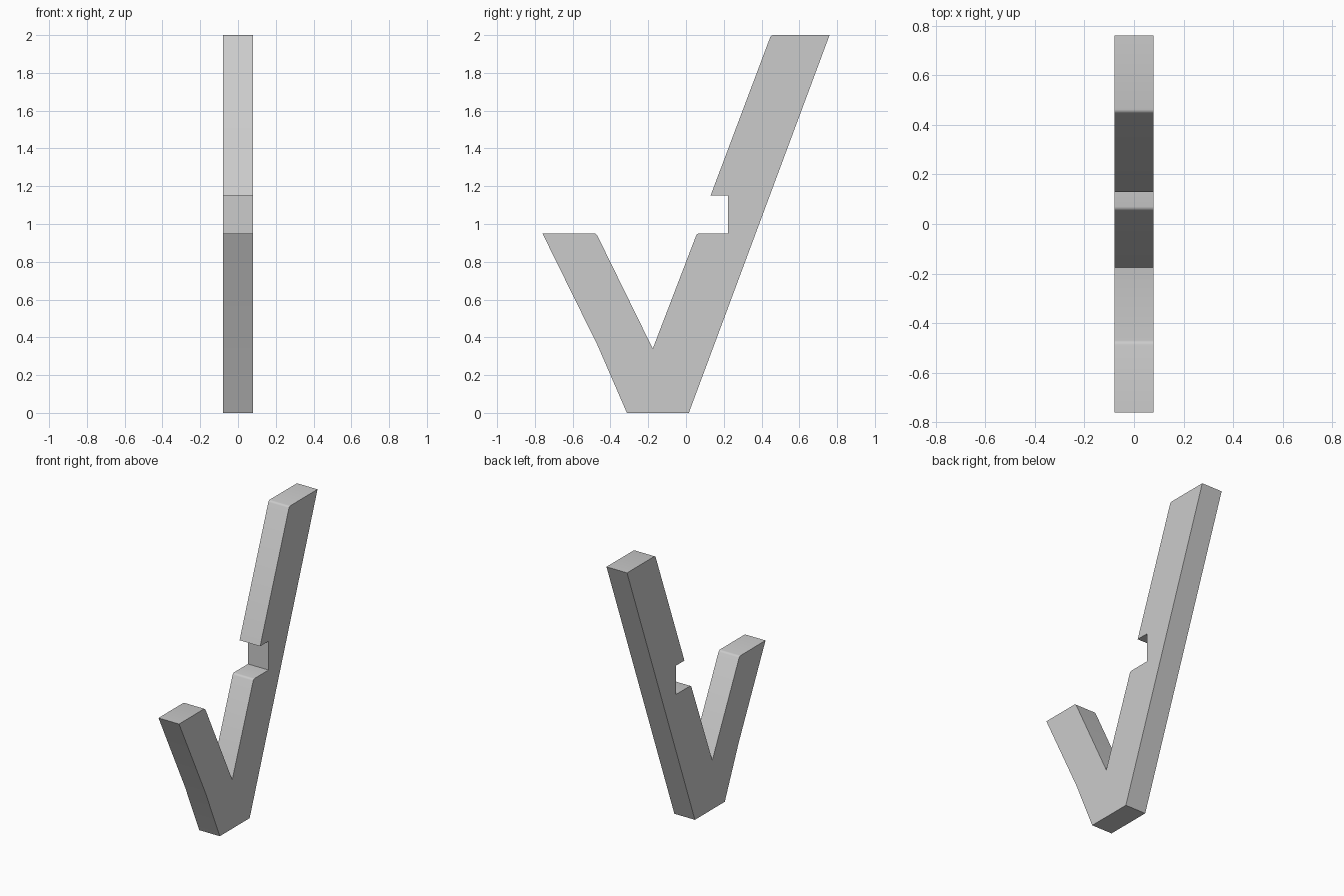
import bpy, bmesh

if "Cube" in bpy.data.objects:
    bpy.data.objects.remove(bpy.data.objects["Cube"])

HALF_WIDTH = 0.079

# Side outline (y, z), anticlockwise from the foot
outline = [
    (-0.313, 0), (0.015, 0), (0.76, 2.0),                  # foot and long back edge
    (0.45, 2.0), (0.13, 1.15),                             # upper arm
    (0.222, 1.15), (0.222, 0.95), (0.058, 0.95),           # notch
    (-0.176, 0.34), (-0.475, 0.95), (-0.76, 0.95),         # V and short arm
    (-0.467, 0.355),                                       # slight kink
]
rounded = (3, 7, 9)  # softened top corners

bm = bmesh.new()
face = bm.faces.new([bm.verts.new((-HALF_WIDTH, y, z)) for y, z in outline])

# Extrude the outline across the width
result = bmesh.ops.extrude_face_region(bm, geom=[face])
new_verts = [g for g in result["geom"] if isinstance(g, bmesh.types.BMVert)]
bmesh.ops.translate(bm, verts=new_verts, vec=(2 * HALF_WIDTH, 0, 0))

# Small rounding on the inner top edges
corners = [outline[i] for i in rounded]


def at_corner(edge):
    a, b = (v.co for v in edge.verts)
    return abs(a.x - b.x) > HALF_WIDTH and any(
        abs(a.y - y) < 1e-4 and abs(a.z - z) < 1e-4 for y, z in corners)


bmesh.ops.bevel(bm, geom=[e for e in bm.edges if at_corner(e)], offset=0.012,
                segments=3, profile=0.5, affect='EDGES')
bmesh.ops.recalc_face_normals(bm, faces=bm.faces)

mesh = bpy.data.meshes.new("notched_v_bracket")
bm.to_mesh(mesh)
bm.free()
bracket = bpy.data.objects.new("notched_v_bracket", mesh)
bpy.context.collection.objects.link(bracket)
bpy.context.view_layer.objects.active = bracket
bracket.select_set(True)
bpy.ops.object.shade_smooth_by_angle()
